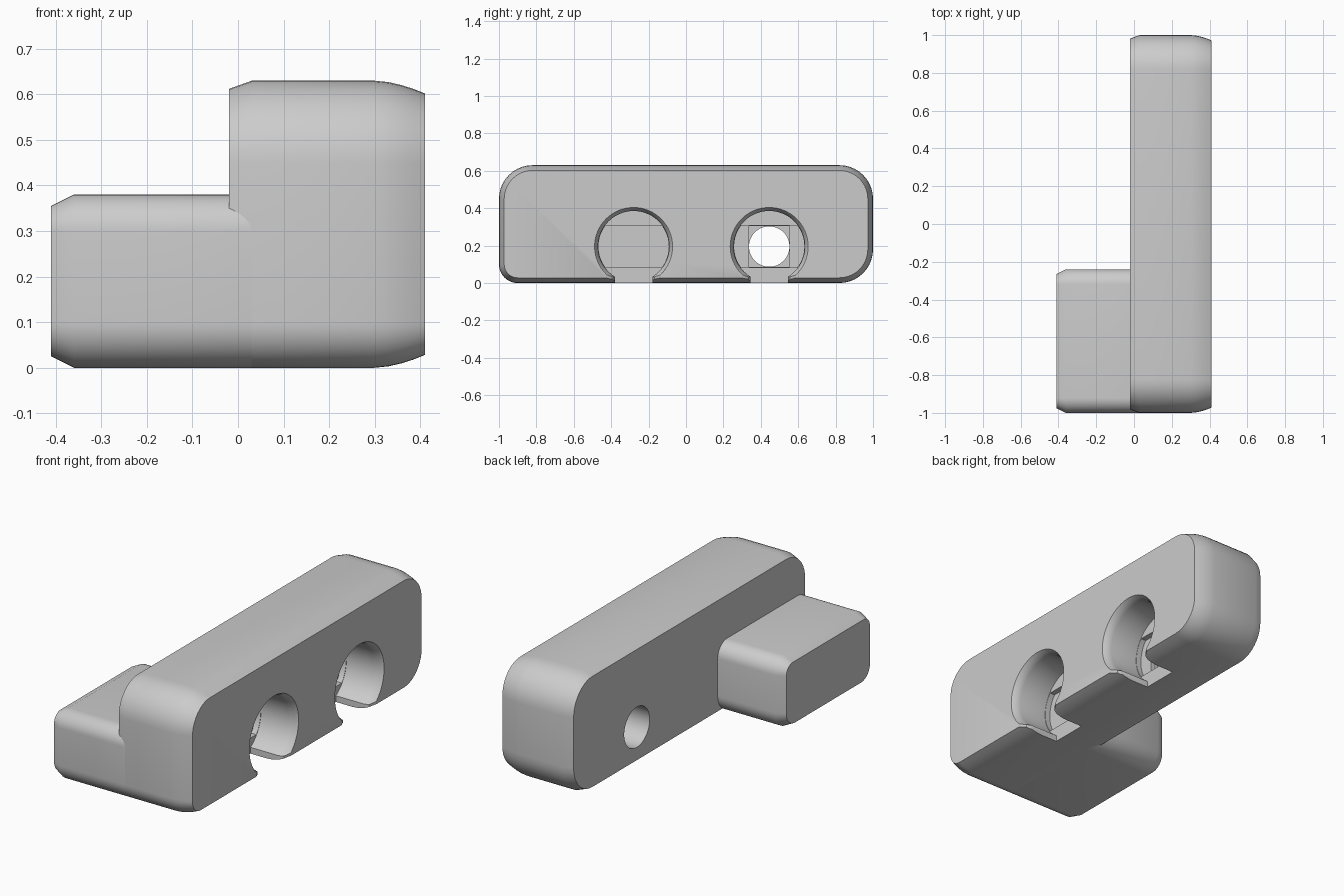
import bpy, bmesh
from math import sin, cos, pi, asin, radians

cube = bpy.data.objects.get("Cube")
if cube:
    bpy.data.objects.remove(cube)

grey = bpy.data.materials.new("plain_grey")
grey.use_nodes = True
GREY = (0.6, 0.6, 0.6, 1)
grey.diffuse_color = GREY
grey.node_tree.nodes["Principled BSDF"].inputs["Base Color"].default_value = GREY


def loft(name, sections):
    """Solid through (x, [(y, z), ...]) sections with equal point counts."""
    bm = bmesh.new()
    rings = [[bm.verts.new((x, y, z)) for y, z in pts] for x, pts in sections]
    n = len(rings[0])
    for a, b in zip(rings, rings[1:]):
        for i in range(n):
            j = (i + 1) % n
            bm.faces.new((a[i], a[j], b[j], b[i]))
    bm.faces.new(rings[0])
    bm.faces.new(rings[-1])
    bmesh.ops.recalc_face_normals(bm, faces=bm.faces)
    mesh = bpy.data.meshes.new(name)
    bm.to_mesh(mesh)
    bm.free()
    mesh.materials.append(grey)
    obj = bpy.data.objects.new(name, mesh)
    bpy.context.collection.objects.link(obj)
    return obj


def rounded(y0, y1, z0, z1, radii, inset, steps=10):
    """Rounded rectangle; radii run back-top, front-top, front-bottom, back-bottom."""
    corners = ((y1, z1, -1, -1), (y0, z1, 1, -1), (y0, z0, 1, 1), (y1, z0, -1, 1))
    pts = []
    for k, ((y, z, sy, sz), r) in enumerate(zip(corners, radii)):
        for i in range(steps + 1):
            a = (k + i / steps) * pi / 2
            pts.append((y + sy * r + (r - inset) * cos(a),
                        z + sz * r + (r - inset) * sin(a)))
    return pts


def rounded_block(name, bounds, radii, ends):
    return loft(name, [(x, rounded(*bounds, radii, inset)) for x, inset in ends])


def keyhole(cy, r, neck, foot, steps=48):
    """Circle with a neck that opens through the underside."""
    start = -pi / 2 + asin(neck / r)
    sweep = 2 * pi - 2 * asin(neck / r)
    pts = [(cy + r * cos(start + sweep * i / steps),
            HOLE_Z + r * sin(start + sweep * i / steps)) for i in range(steps + 1)]
    return pts + [(cy - foot, -0.05), (cy + foot, -0.05)]


def disc(cy, r, limit=1, steps=48):
    """Circle, flattened above and below at the limit."""
    return [(cy + r * cos(2 * pi * i / steps),
             HOLE_Z + max(-limit, min(limit, r * sin(2 * pi * i / steps))))
            for i in range(steps)]


def cut(obj, cutter):
    cutter.hide_render = True
    mod = obj.modifiers.new("cut", 'BOOLEAN')
    mod.operation = 'DIFFERENCE'
    mod.solver = 'EXACT'
    mod.object = cutter
    bpy.context.view_layer.objects.active = obj
    bpy.ops.object.modifier_apply(modifier=mod.name)
    bpy.data.objects.remove(cutter)


# Long bar and the low side block
HOLE_Z = 0.195
bar = rounded_block("long_bar", (-1, 1, 0, 0.63), (0.18, 0.18, 0.1, 0.18),
                    [(-0.02, 0.018), (0.03, 0), (0.3, 0), (0.33, 0.003),
                     (0.36, 0.01), (0.385, 0.018), (0.41, 0.028)])
side = rounded_block("side_block", (-1, -0.24, 0, 0.38), (0.08, 0.08, 0.1, 0.1),
                     [(-0.41, 0.025), (-0.36, 0), (0.03, 0)])

# Keyhole pockets with a flared mouth and a stepped back wall
for cy in (-0.28, 0.445):
    cut(bar, loft("pocket_cutter", [(0.2, keyhole(cy, 0.19, 0.1, 0.1)),
                                    (0.365, keyhole(cy, 0.19, 0.1, 0.1)),
                                    (0.39, keyhole(cy, 0.196, 0.11, 0.125)),
                                    (0.415, keyhole(cy, 0.212, 0.15, 0.2))]))
    cut(bar, loft("step_cutter", [(x, disc(cy, 0.188, 0.112)) for x in (0.17, 0.25)]))

# Through hole behind the rear pocket, with a square step
h = 0.109
square = [(cy - h, HOLE_Z - h), (cy + h, HOLE_Z - h), (cy + h, HOLE_Z + h), (cy - h, HOLE_Z + h)]
cut(bar, loft("square_cutter", [(0.14, square), (0.24, square)]))
cut(bar, loft("through_cutter", [(x, disc(cy, 0.108)) for x in (-0.1, 0.23)]))

# Smooth shading with crisp edges
for obj in (bar, side):
    bpy.ops.object.select_all(action='DESELECT')
    obj.select_set(True)
    bpy.context.view_layer.objects.active = obj
    bpy.ops.object.shade_smooth_by_angle(angle=radians(30))
